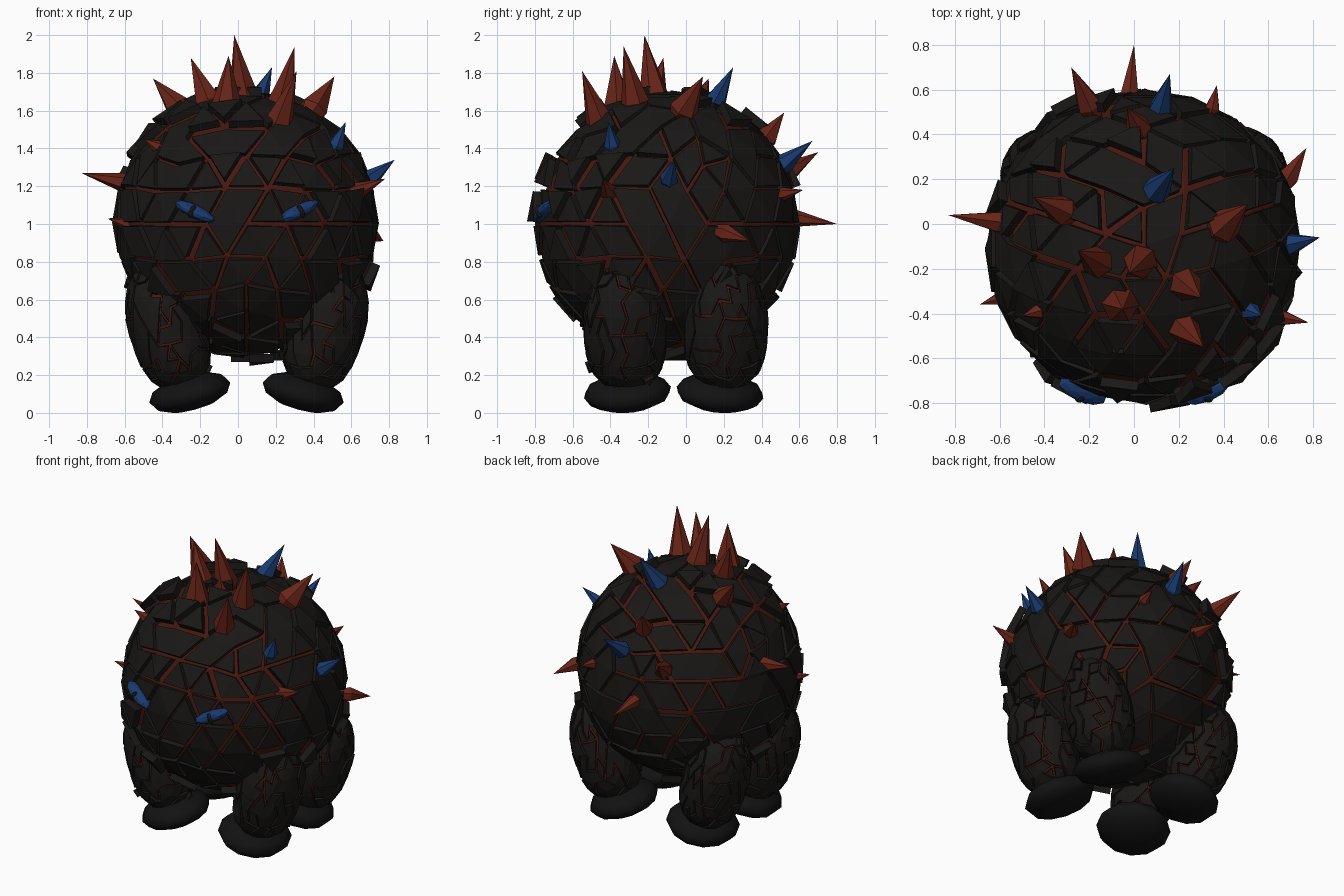
import bpy, bmesh, math, random
from mathutils import Vector, Matrix

if "Cube" in bpy.data.objects:
    bpy.data.objects.remove(bpy.data.objects["Cube"])

random.seed(12)
CX, CY = 0.045, -0.1


def material(name, rgb):
    m = bpy.data.materials.new(name)
    m.diffuse_color = (*rgb, 1)
    m.use_nodes = True
    m.node_tree.nodes["Principled BSDF"].inputs["Base Color"].default_value = m.diffuse_color
    return m


ROCK = material("dark_rock", (0.010, 0.009, 0.008))
LAVA = material("crack_red", (0.06, 0.009, 0.005))
RED = material("spike_red", (0.14, 0.018, 0.009))
BLUE = material("spike_blue", (0.010, 0.042, 0.16))
FOOT = material("foot_black", (0.006, 0.006, 0.006))


def finish(name, bm, mat, matrix=Matrix()):
    bmesh.ops.recalc_face_normals(bm, faces=bm.faces)
    me = bpy.data.meshes.new(name)
    bm.to_mesh(me)
    bm.free()
    ob = bpy.data.objects.new(name, me)
    ob.matrix_world = matrix
    me.materials.append(mat)
    bpy.context.collection.objects.link(ob)
    return ob


def blob(radii, full=0.0):
    """Icosphere ellipsoid, optionally with a fuller lower half."""
    bm = bmesh.new()
    bmesh.ops.create_icosphere(bm, subdivisions=3, radius=1)
    for v in bm.verts:
        k = 1 + full * v.co.z ** 2 if v.co.z < 0 else 1
        v.co = Vector((v.co.x * k * radii[0], v.co.y * k * radii[1], v.co.z * radii[2]))
    return bm


def rock_plates(name, bm, matrix, sizes, gap, thick, lift, tilt):
    """Split the skin into random plates with gaps, nudge each, then thicken."""
    todo = list(bm.faces)
    random.shuffle(todo)
    used, patches, owner = set(), [], {}
    for f in todo:
        if f in used:
            continue
        patch, want = [f], random.choice(sizes)
        used.add(f)
        while len(patch) < want:
            near = [g for p in patch for e in p.edges for g in e.link_faces if g not in used]
            if not near:
                break
            g = random.choice(near)
            used.add(g)
            patch.append(g)
        for p in patch:
            owner[p] = len(patches)
        patches.append(patch)
    cuts = [e for e in bm.edges if owner[e.link_faces[0]] != owner[e.link_faces[1]]]
    bmesh.ops.split_edges(bm, edges=cuts)
    rim = bmesh.ops.inset_region(bm, faces=bm.faces[:], thickness=gap, use_boundary=True,
                                 use_even_offset=True)["faces"]
    bmesh.ops.delete(bm, geom=rim, context='FACES')
    for patch in patches:
        vs = {v for f in patch if f.is_valid for v in f.verts}
        if not vs:
            continue
        c = sum((v.co for v in vs), Vector()) / len(vs)
        axis = Vector([random.uniform(-1, 1) for _ in range(3)]).normalized()
        rot = Matrix.Rotation(random.uniform(-tilt, tilt), 3, axis)
        push = c.normalized() * random.uniform(-lift, lift)
        for v in vs:
            v.co = c + rot @ (v.co - c) + push
    ob = finish(name, bm, ROCK, matrix)
    mod = ob.modifiers.new("thickness", 'SOLIDIFY')
    mod.thickness, mod.offset = thick, -1
    return ob


def along(origin, direction):
    return Matrix.Translation(origin) @ Vector(direction).to_track_quat('Z', 'Y').to_matrix().to_4x4()


# Body: red core under cracked rock plates, turned so a vertex ring faces sideways
at = Matrix.Translation((CX, CY, 1.0)) @ Matrix.Rotation(math.radians(90), 4, 'Z')
finish("body_core", blob((0.675,) * 3), LAVA, at)
rock_plates("body_plates", blob((0.705,) * 3), at, (1, 1, 1, 2, 2, 3, 4), 0.012, 0.045, 0.008, 0.05)

# Four leaning legs with flattened feet
for sx, side in ((-1, "left"), (1, "right")):
    for sy, end in ((-1, "front"), (1, "back")):
        place = along((CX + sx * 0.425, -0.055 + sy * 0.268, 0.465), (sx * 0.3, sy * 0.03, 1))
        tag = f"{end}_{side}"
        finish(f"leg_core_{tag}", blob((0.205, 0.185, 0.335), 0.35), LAVA, place)
        rock_plates(f"leg_plates_{tag}", blob((0.222, 0.203, 0.355), 0.35), place,
                    (5, 8, 11, 14), 0.006, 0.02, 0.004, 0.03)
        bm = bmesh.new()
        bmesh.ops.create_uvsphere(bm, u_segments=12, v_segments=6, radius=1)
        bmesh.ops.scale(bm, verts=bm.verts, vec=(0.237, 0.222, 0.095))
        foot = finish(f"foot_{tag}", bm, FOOT,
                      along((CX + sx * 0.3, -0.065 + sy * 0.245, 0.108), (sx * 0.27, sy * 0.1, 1)))
        foot.data.shade_smooth()

# Spikes: (tip, base, radius)
red_spikes = [
    ((-0.02, -0.22, 2.0), (0.03, -0.17, 1.68), 0.08),
    ((-0.25, -0.12, 1.88), (-0.16, -0.17, 1.65), 0.075),
    ((-0.45, 0.12, 1.77), (-0.32, 0.06, 1.62), 0.07),
    ((-0.05, -0.38, 1.89), (-0.06, -0.36, 1.62), 0.085),
    ((0.30, -0.33, 1.94), (0.23, -0.27, 1.65), 0.075),
    ((0.31, -0.55, 1.81), (0.22, -0.46, 1.55), 0.075),
    ((0.51, 0.09, 1.78), (0.40, -0.01, 1.61), 0.08),
    ((-0.83, 0.04, 1.27), (-0.61, 0.01, 1.22), 0.05),
    ((-0.69, -0.36, 1.03), (-0.59, -0.33, 1.0), 0.035),
    ((-0.5, -0.41, 1.45), (-0.43, -0.39, 1.41), 0.035),
    ((0.78, -0.44, 1.24), (0.62, -0.41, 1.17), 0.05),
    ((0.77, 0.34, 0.91), (0.69, 0.21, 0.95), 0.05),
    ((0.0, 0.8, 1.0), (-0.02, 0.58, 1.03), 0.045),
    ((-0.28, 0.7, 1.38), (-0.2, 0.53, 1.27), 0.06),
    ((0.37, 0.62, 1.18), (0.35, 0.52, 1.16), 0.035),
    ((-0.03, 0.52, 1.59), (0.02, 0.43, 1.46), 0.06),
]
blue_spikes = [
    ((0.18, 0.25, 1.83), (0.10, 0.15, 1.64), 0.065),
    ((0.57, -0.41, 1.54), (0.52, -0.39, 1.42), 0.045),
    ((0.83, -0.06, 1.34), (0.70, -0.09, 1.24), 0.05),
    ((0.16, 0.67, 1.44), (0.12, 0.52, 1.32), 0.055),
]
for label, spikes, mat in (("red", red_spikes, RED), ("blue", blue_spikes, BLUE)):
    for i, (tip, base, r) in enumerate(spikes):
        d = Vector(tip) - Vector(base)
        bm = bmesh.new()
        bmesh.ops.create_cone(bm, cap_ends=False, segments=6, radius1=r, radius2=0, depth=d.length,
                              matrix=Matrix.Translation((0, 0, d.length / 2)))
        bmesh.ops.create_cone(bm, cap_ends=True, segments=6, radius1=r * 0.6, radius2=r, depth=0.07,
                              matrix=Matrix.Translation((0, 0, -0.035)))
        # weld the two cones and drop the hidden disc between them
        bmesh.ops.remove_doubles(bm, verts=bm.verts, dist=0.0005)
        inner = [f for f in bm.faces if all(abs(v.co.z) < 0.001 for v in f.verts)]
        bmesh.ops.delete(bm, geom=inner, context='FACES_ONLY')
        finish(f"{label}_spike_{i + 1}", bm, mat, along(base, d))

# Slanted eyes with slit pupils
for sx, side in ((-1, "left"), (1, "right")):
    spot = Vector((CX + sx * 0.275, -0.745, 1.067))
    turn = Matrix.Rotation(sx * 0.38, 4, 'Z') @ Matrix.Rotation(-sx * 0.42, 4, 'Y')
    for part, mat, size, off in (("eye", BLUE, (0.125, 0.05, 0.036), 0),
                                 ("pupil", ROCK, (0.016, 0.02, 0.038), -0.036)):
        bm = bmesh.new()
        bmesh.ops.create_icosphere(bm, subdivisions=2, radius=1)
        bmesh.ops.scale(bm, verts=bm.verts, vec=size)
        bmesh.ops.translate(bm, verts=bm.verts, vec=(0, off, 0))
        finish(f"{part}_{side}", bm, mat, Matrix.Translation(spot) @ turn)
